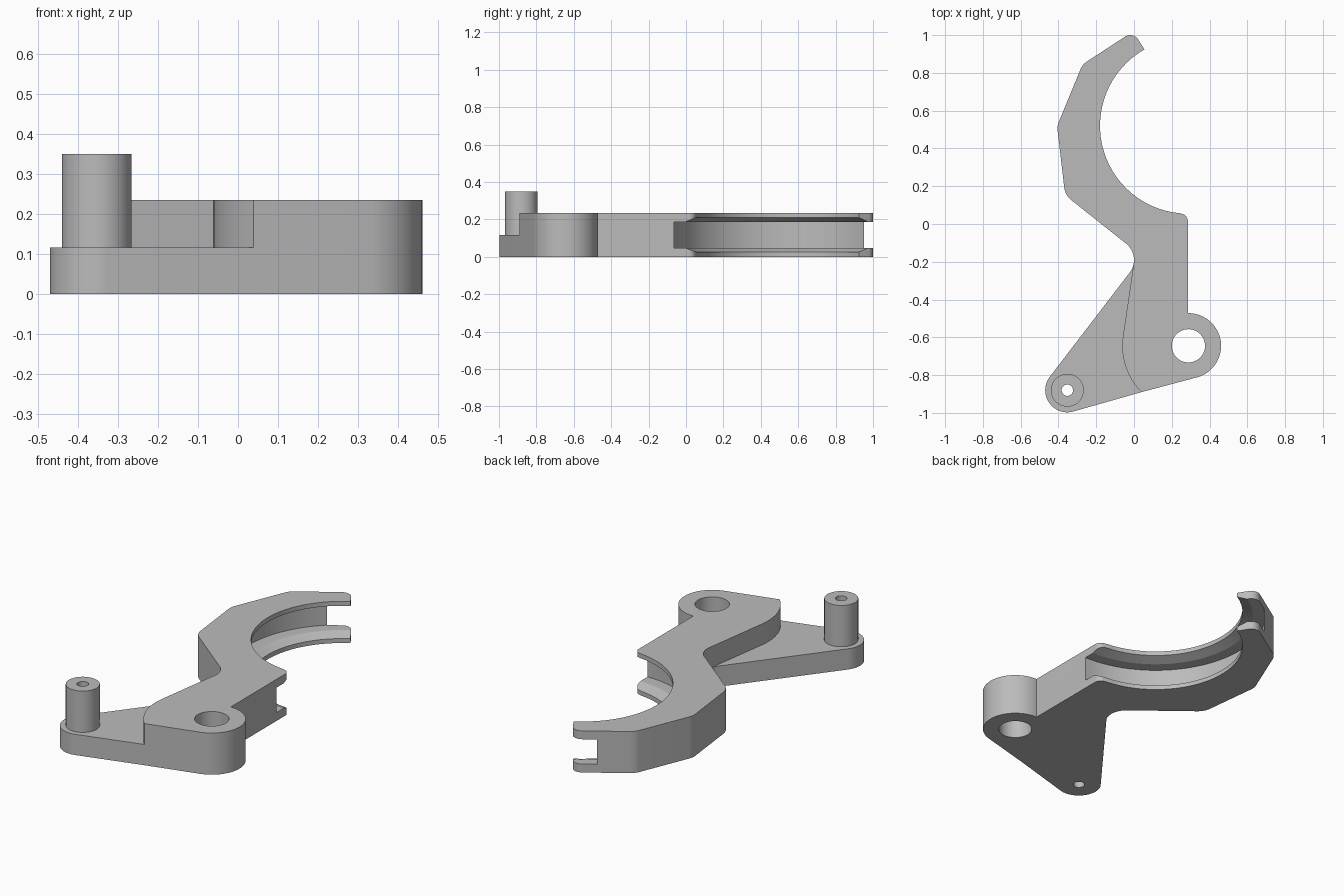
import bpy, bmesh, math
from math import radians, cos, sin

if "Cube" in bpy.data.objects:
    bpy.data.objects.remove(bpy.data.objects["Cube"], do_unlink=True)

HEIGHT, WEB = 0.235, 0.117
PIVOT, POST, HOOK, THROAT = (0.288, -0.645), (-0.353, -0.88), (0.285, 0.52), (-0.11, -0.19)

grey = bpy.data.materials.new("plain grey")
grey.use_nodes = True
grey.diffuse_color = (0.5, 0.5, 0.5, 1)
grey.node_tree.nodes["Principled BSDF"].inputs["Base Color"].default_value = (0.5, 0.5, 0.5, 1)


def arc(centre, r, start, end):
    n = max(3, math.ceil(abs(end - start) / 5))
    angles = [radians(start + (end - start) * i / n) for i in range(n + 1)]
    return [(centre[0] + r * cos(a), centre[1] + r * sin(a)) for a in angles]


def finish(name, bm):
    bmesh.ops.recalc_face_normals(bm, faces=bm.faces)
    mesh = bpy.data.meshes.new(name)
    bm.to_mesh(mesh)
    bm.free()
    mesh.materials.append(grey)
    obj = bpy.data.objects.new(name, mesh)
    bpy.context.collection.objects.link(obj)
    return obj


def extrude(name, outline, z0, z1):
    bm = bmesh.new()
    face = bm.faces.new([bm.verts.new((x, y, z0)) for x, y in outline])
    geom = bmesh.ops.extrude_face_region(bm, geom=[face])["geom"]
    top = [g for g in geom if isinstance(g, bmesh.types.BMVert)]
    bmesh.ops.translate(bm, verts=top, vec=(0, 0, z1 - z0))
    return finish(name, bm)


def disc(name, centre, r, z0, z1):
    return extrude(name, arc(centre, r, 0, 360)[:-1], z0, z1)


def ring(name, centre, profile, steps=96):
    bm = bmesh.new()
    loops = []
    for i in range(steps):
        a = 2 * math.pi * i / steps
        loops.append([bm.verts.new((centre[0] + r * cos(a), centre[1] + r * sin(a), z))
                      for r, z in profile])
    for i in range(steps):
        here, after = loops[i - 1], loops[i]
        for k in range(len(profile)):
            bm.faces.new((here[k - 1], here[k], after[k], after[k - 1]))
    return finish(name, bm)


def cut(obj, cutter):
    mod = obj.modifiers.new("cut", 'BOOLEAN')
    mod.operation, mod.solver, mod.object = 'DIFFERENCE', 'EXACT', cutter
    bpy.context.view_layer.objects.active = obj
    bpy.ops.object.modifier_apply(modifier=mod.name)


# Full-height hooked arm with its rounded pivot boss
arm = extrude("hooked_arm",
              arc(PIVOT, 0.173, -74.8, 91)
              + arc((0.245, 0.015), 0.04, 0, 85)
              + arc(HOOK, 0.465, 265, 119.6)
              + arc((-0.02, 0.95), 0.05, 32, 124)
              + arc((-0.2, 0.785), 0.09, 124, 156)
              + arc((-0.31, 0.505), 0.095, 156, 187)
              + arc((-0.27, 0.205), 0.1, 187, 233)
              + arc(THROAT, 0.11, 53, -8)
              + arc(PIVOT, 0.35, 172, 224.5), 0, HEIGHT)

# Half-height web that carries the post
web = extrude("lower_web",
              arc(POST, 0.117, 142, 285.2)
              + arc(PIVOT, 0.35, 224.5, 172)
              + arc(THROAT, 0.11, -8, -38), 0, WEB)
post = disc("upright_post", POST, 0.087, WEB, 0.35)

# Groove with flared mouth, pivot bore and post bore
mid = HEIGHT / 2
half = [(0.42, 0.111), (0.52, 0.07), (0.585, 0.07)]
groove = ring("groove_cutter", HOOK,
              [(r, mid + h) for r, h in half] + [(r, mid - h) for r, h in reversed(half)])
pivot_bore = disc("pivot_bore_cutter", PIVOT, 0.088, -0.1, 0.5)
post_bore = disc("post_bore_cutter", POST, 0.03, -0.1, 0.5)

cut(arm, groove)
cut(arm, pivot_bore)
cut(web, post_bore)
cut(post, post_bore)
for cutter in (groove, pivot_bore, post_bore):
    bpy.data.objects.remove(cutter, do_unlink=True)

# Smooth round walls, crisp edges
bpy.ops.object.select_all(action='DESELECT')
for obj in (arm, web, post):
    obj.select_set(True)
bpy.context.view_layer.objects.active = arm
bpy.ops.object.shade_smooth_by_angle(angle=radians(20))
